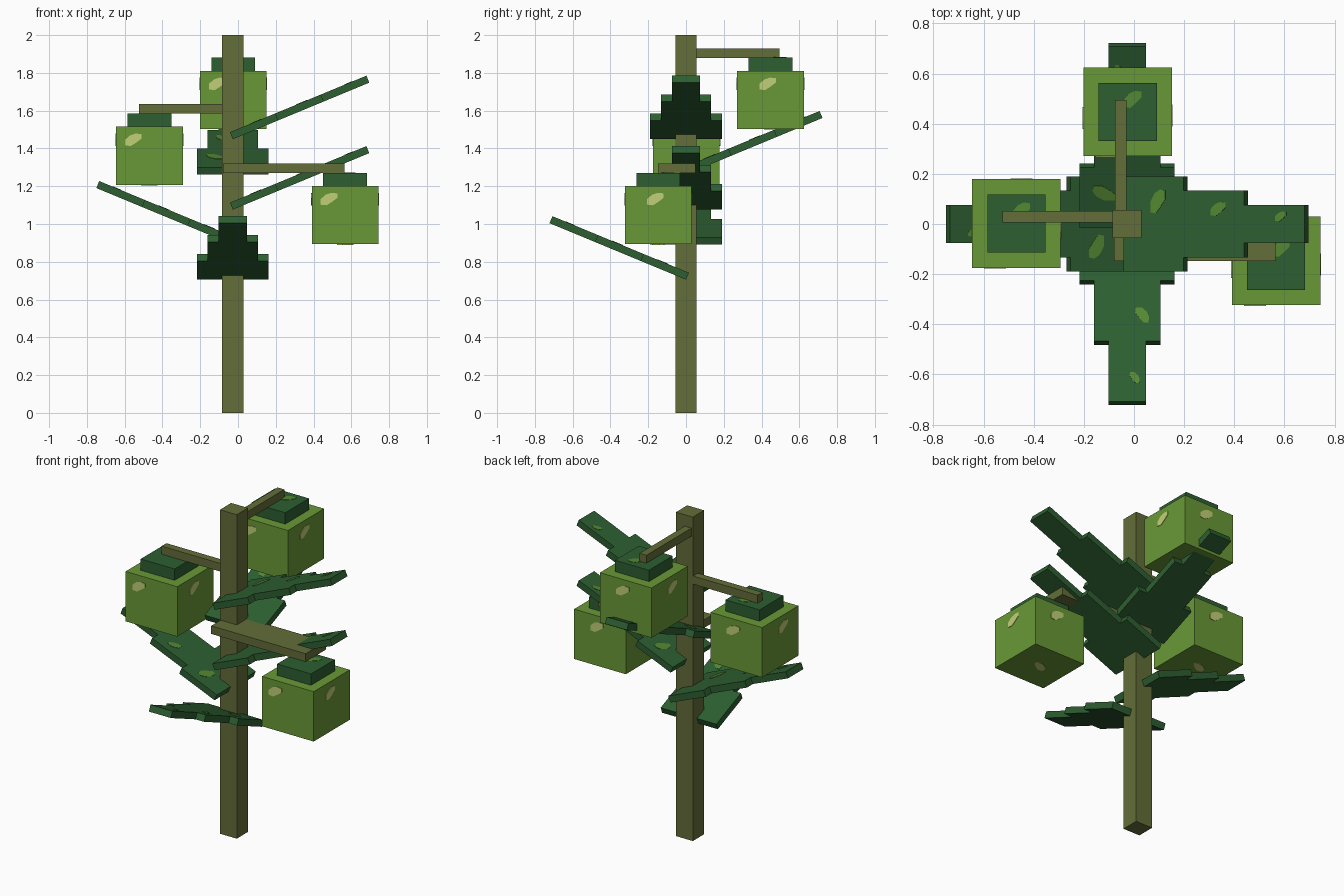
import bpy, bmesh, math
from mathutils import Matrix

if "Cube" in bpy.data.objects:
    bpy.data.objects.remove(bpy.data.objects["Cube"], do_unlink=True)


def material(name, rgb):
    # 8-bit sRGB to linear
    lin = [(c / 255 / 12.92) if c < 11 else ((c / 255 + 0.055) / 1.055) ** 2.4 for c in rgb]
    m = bpy.data.materials.new(name)
    m.use_nodes = True
    m.diffuse_color = (*lin, 1)
    bsdf = m.node_tree.nodes["Principled BSDF"]
    bsdf.inputs["Base Color"].default_value = (*lin, 1)
    bsdf.inputs["Roughness"].default_value = 0.9
    return m


BARK = material("bark", (99, 109, 56))
LEAF = material("dark_leaf_green", (45, 95, 49))
FRUIT = material("fruit_green", (105, 153, 54))
SHINE = material("pale_shine", (193, 207, 118))
FLECK = material("leaf_fleck", (84, 136, 50))


def finish(name, bm, mat, matrix=Matrix()):
    bmesh.ops.recalc_face_normals(bm, faces=bm.faces)
    mesh = bpy.data.meshes.new(name)
    bm.to_mesh(mesh)
    bm.free()
    mesh.materials.append(mat)
    ob = bpy.data.objects.new(name, mesh)
    ob.matrix_world = matrix
    bpy.context.collection.objects.link(ob)
    return ob


def box(name, lo, hi, mat):
    bm = bmesh.new()
    size = [b - a for a, b in zip(lo, hi)]
    mid = [(a + b) / 2 for a, b in zip(lo, hi)]
    bmesh.ops.create_cube(bm, size=1, matrix=Matrix.Translation(mid) @ Matrix.Diagonal((*size, 1)))
    return finish(name, bm, mat)


def plate(name, outline, thick, mat, matrix):
    """Flat outline in local xy, extruded along local z."""
    bm = bmesh.new()
    face = bm.faces.new([bm.verts.new((u, v, 0)) for u, v in outline])
    out = bmesh.ops.extrude_face_region(bm, geom=[face])
    bmesh.ops.translate(bm, vec=(0, 0, thick),
                        verts=[g for g in out["geom"] if isinstance(g, bmesh.types.BMVert)])
    return finish(name, bm, mat, matrix)


# Slanted highlight outline, in units of its own half size
BLOB = [(-1, -0.9), (-0.3, -1), (0.3, -0.5), (1, 0.2), (1, 0.9), (0.3, 1), (-0.4, 0.7), (-1, 0)]


def blob(w, h):
    return [(u * w, v * h) for u, v in BLOB]


def move(*v):
    return Matrix.Translation(v)


def turn(deg, axis):
    return Matrix.Rotation(math.radians(deg), 4, axis)


# Trunk and the arms the fruit hang from
TX = -0.0275
box("trunk", (-0.085, -0.055, 0), (0.03, 0.055, 2), BARK)
box("back_branch", (-0.076, 0.0, 1.88), (-0.03, 0.495, 1.93), BARK)
box("right_branch", (-0.525, 0.005, 1.585), (-0.05, 0.052, 1.635), BARK)
box("left_branch", (-0.08, -0.147, 1.27), (0.565, 0.05, 1.32), BARK)

# Cube fruit with a cap and shine marks
HALF, TALL = 0.1765, 0.308


def fruit(name, x, y, z):
    box(name, (x - HALF, y - HALF, z), (x + HALF, y + HALF, z + TALL), FRUIT)
    top = z + TALL
    box(name + "_cap", (x - 0.116, y - 0.116, top), (x + 0.116, y + 0.116, top + 0.07), LEAF)
    for k, off in enumerate((-0.085, -0.015, -0.02, 0.025)):
        m = (move(x, y, z + TALL / 2) @ turn(90 * k, "Z") @ turn(90, "X")
             @ move(off, 0.085, HALF - 0.001))
        plate(f"{name}_shine_{k}", blob(0.044, 0.033), 0.004, SHINE, m)
    plate(name + "_shine_bottom", blob(0.044, 0.033), 0.004, SHINE, move(x, y, z - 0.003))
    plate(name + "_cap_fleck", blob(0.034, 0.034), 0.003, FLECK,
          move(x + 0.02, y + 0.05, top + 0.069))


fruit("back_fruit", -0.025, 0.447, 1.503)
fruit("right_fruit", -0.469, 0.002, 1.207)
fruit("left_fruit", 0.567, -0.147, 0.893)

# Stepped leaves, rising away from the trunk
STEP, THICK = 0.2607, 0.04
side = []
for i, half in enumerate((0.19, 0.133, 0.075)):
    side += [(i * STEP, half), ((i + 1) * STEP, half)]
LEAF_OUTLINE = side + [(u, -v) for u, v in reversed(side)]
# Fleck position along and across the leaf, then half length and half width
FLECKS = [(0.15, 0.09, 0.04, 0.06), (0.41, 0.06, 0.04, 0.035), (0.68, 0.03, 0.03, 0.025)]


def leaf(name, angle, z):
    m = move(TX, 0, z) @ turn(angle, "Z") @ turn(-22.5, "Y")
    plate(name, LEAF_OUTLINE, THICK, LEAF, m)
    for i, (u, v, a, b) in enumerate(FLECKS):
        plate(f"{name}_fleck_{i}", blob(a * 0.8, b * 0.8), 0.003, FLECK,
              m @ move(u, v, THICK - 0.001))


leaf("upper_left_leaf", 0, 1.449)
leaf("back_leaf", 90, 1.262)
leaf("lower_left_leaf", 0, 1.076)
leaf("right_leaf", 180, 0.891)
leaf("front_leaf", -90, 0.705)
